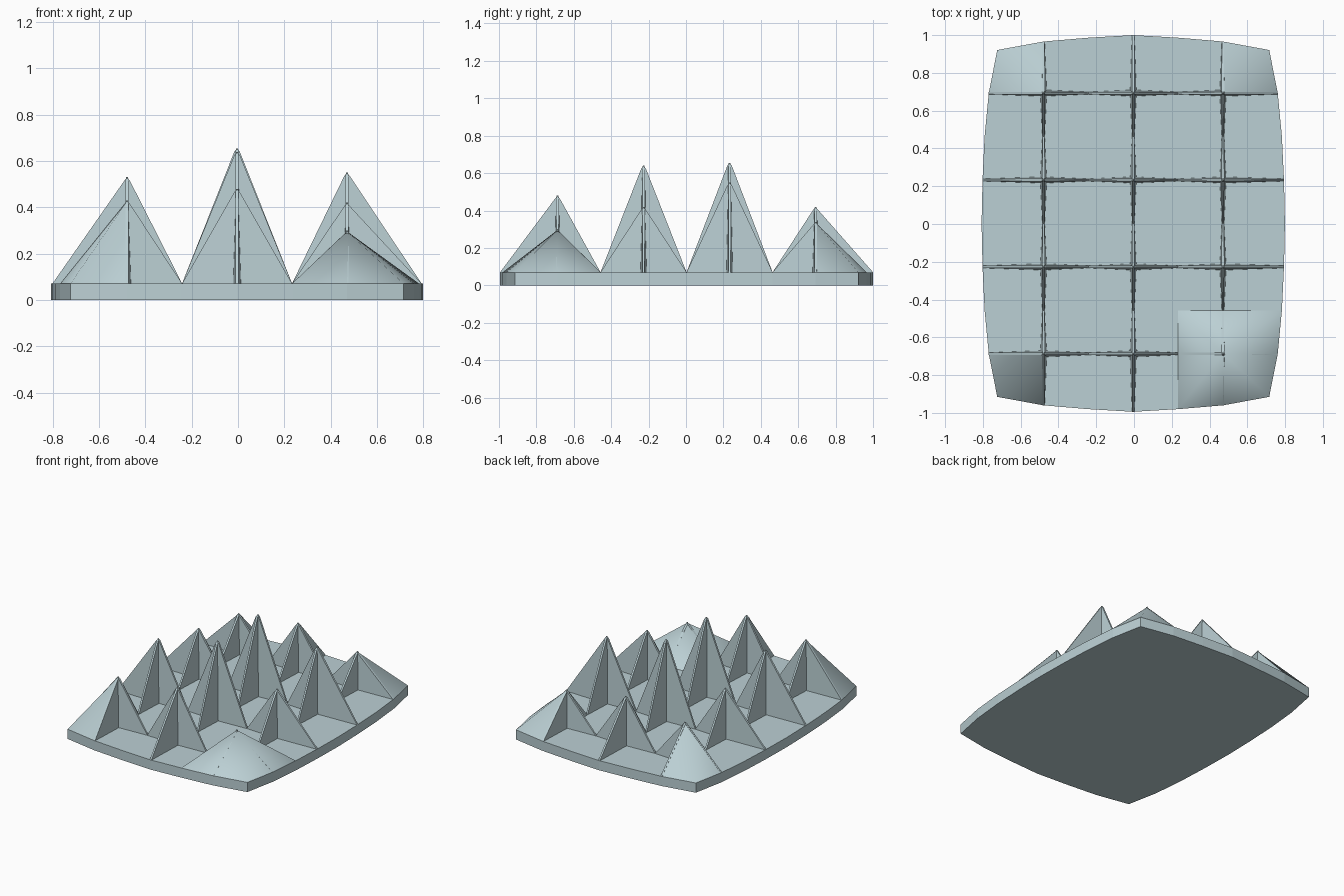
import bpy
import bmesh

cube = bpy.data.objects.get("Cube")
if cube:
    bpy.data.objects.remove(cube, do_unlink=True)

CX, CY, TOP = -0.004, 0.003, 0.07

mat = bpy.data.materials.new("pale blue grey")
mat.use_nodes = True
mat.diffuse_color = (0.50, 0.63, 0.66, 1)
mat.node_tree.nodes["Principled BSDF"].inputs["Base Color"].default_value = mat.diffuse_color


def finish(bm, name, smooth=False):
    bmesh.ops.recalc_face_normals(bm, faces=bm.faces)
    mesh = bpy.data.meshes.new(name)
    bm.to_mesh(mesh)
    bm.free()
    mesh.materials.append(mat)
    mesh.polygons.foreach_set("use_smooth", [smooth] * len(mesh.polygons))
    obj = bpy.data.objects.new(name, mesh)
    obj.location = (CX, CY, 0)
    bpy.context.collection.objects.link(obj)
    return obj


# Base plate: one quarter of the bulging outline, mirrored round
quarter = [(0, 0.997), (0.24, 0.983), (0.475, 0.963), (0.72, 0.918),
           (0.765, 0.69), (0.787, 0.46), (0.798, 0.23), (0.803, 0)]
half = quarter + [(x, -y) for x, y in quarter[-2::-1]]
outline = half + [(-x, y) for x, y in half[-2:0:-1]]
bm = bmesh.new()
face = bm.faces.new([bm.verts.new((x, y, 0)) for x, y in outline])
ext = bmesh.ops.extrude_face_region(bm, geom=[face])
for v in ext["geom"]:
    if isinstance(v, bmesh.types.BMVert):
        v.co.z = TOP
finish(bm, "base_plate")

# Tile grid: spike centres, tile borders and peak heights from front to back
xs = [-0.475, 0, 0.475]
ys = [-0.69, -0.23, 0.23, 0.69]
heights = [[0.43, 0.48, 0.30], [0.53, 0.64, 0.42],
           [0.43, 0.655, 0.55], [0.36, 0.42, 0.34]]
rim_x = {0.69: 0.765, 0.23: 0.798}
rim_y = {0.475: 0.963, 0: 0.997}


def reach(i, j, axis, sign):
    """Where the fin of tile i, j ends on one side."""
    c, step, last, k = (xs[i], 0.238, 2, i) if axis == 0 else (ys[j], 0.23, 3, j)
    if k == (last if sign > 0 else 0):
        return sign * (rim_x[abs(ys[j])] if axis == 0 else rim_y[abs(xs[i])])
    return c + sign * step


def fin(name, i, j, axis):
    """Thin upright triangle with a blunt tip, wider at its foot."""
    c = (xs[i], ys[j])[axis]
    other = (xs[i], ys[j])[1 - axis]
    h = heights[j][i]
    lo, hi = reach(i, j, axis, -1), reach(i, j, axis, 1)
    # along the fin, height, half thickness
    profile = [(lo, TOP, 0.006), (c, TOP, 0.017), (hi, TOP, 0.006),
               (c + 0.012, h - 0.015, 0.007), (c, h, 0.004), (c - 0.012, h - 0.015, 0.007)]
    bm = bmesh.new()
    sides = []
    for s in (-1, 1):
        pts = [(a, other + s * t, z) for a, z, t in profile]
        sides.append([bm.verts.new(p if axis == 0 else (p[1], p[0], p[2])) for p in pts])
    n = len(profile)
    for side in sides:
        bm.faces.new((side[0], side[1], side[4], side[5]))
        bm.faces.new((side[1], side[2], side[3], side[4]))
    for k in range(n):
        m = (k + 1) % n
        bm.faces.new((sides[0][k], sides[0][m], sides[1][m], sides[1][k]))
    finish(bm, name)


def web(name, i, j, quadrants):
    """Sloping skin between fins, from the peak down to the tile corners."""
    bm = bmesh.new()
    for sx, sy in quadrants:
        ex, ey = reach(i, j, 0, sx), reach(i, j, 1, sy)
        out_x, out_y = sx * xs[i] > 0, sy * ys[j] > 0
        if out_x and out_y:
            corner = (sx * 0.72, sy * 0.918)
        elif out_x:
            corner = (sx * 0.787, ey)
        elif out_y:
            corner = (ex, sy * 0.983)
        else:
            corner = (ex, ey)
        tip = (xs[i], ys[j], heights[j][i] - 0.004)
        ring = [(ex, ys[j], TOP), (*corner, TOP), (xs[i], ey, TOP)]
        t, a, b, c = [bm.verts.new(p) for p in [tip] + ring]
        faces = [bm.faces.new((t, a, b)), bm.faces.new((t, b, c))]
    bmesh.ops.remove_doubles(bm, verts=bm.verts, dist=0.001)
    obj = finish(bm, name, True)
    # open skin: keep every face turned upward
    check = bmesh.new()
    check.from_mesh(obj.data)
    bmesh.ops.reverse_faces(check, faces=[f for f in check.faces if f.normal.z < 0])
    check.to_mesh(obj.data)
    check.free()


# Crossed fins on every tile
for j in range(4):
    for i in range(3):
        tag = f"{j + 1}_{i + 1}"
        fin("cross_fin_" + tag, i, j, 0)
        fin("long_fin_" + tag, i, j, 1)

# Filled corners: outer quarter on three, a whole pyramid on the fourth
web("corner_skin_front_right", 0, 0, [(-1, -1)])
web("corner_skin_back_right", 0, 3, [(-1, 1)])
web("corner_skin_back_left", 2, 3, [(1, 1)])
web("corner_pyramid_front_left", 2, 0, [(1, 1), (-1, 1), (-1, -1), (1, -1)])
